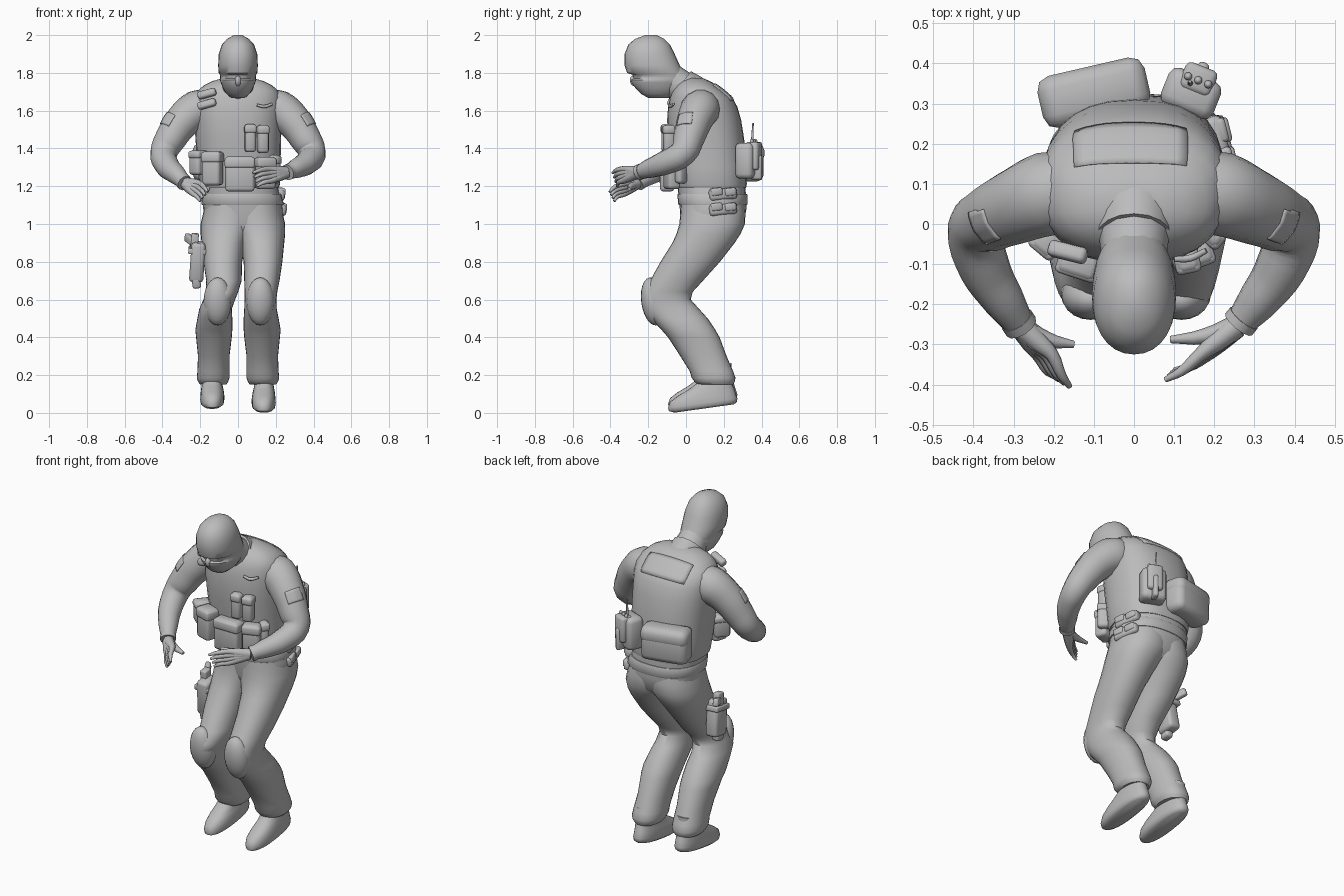
import bpy, bmesh, math
from mathutils import Vector, Euler

if "Cube" in bpy.data.objects:
    bpy.data.objects.remove(bpy.data.objects["Cube"])

grey = bpy.data.materials.new("plain grey")
grey.diffuse_color = (0.5, 0.5, 0.5, 1)
grey.use_nodes = True
grey.node_tree.nodes["Principled BSDF"].inputs["Base Color"].default_value = grey.diffuse_color


def finish(name, mesh, angle=50):
    ob = bpy.data.objects.new(name, mesh)
    bpy.context.collection.objects.link(ob)
    mesh.materials.clear()
    mesh.materials.append(grey)
    bpy.ops.object.select_all(action='DESELECT')
    ob.select_set(True)
    bpy.context.view_layer.objects.active = ob
    bpy.ops.object.shade_smooth_by_angle(angle=math.radians(angle))
    return ob


def stack(name, rows, p=2.3, tilt=0.0, n=28):
    """Loft of rounded slices: rows are (z, x0, x1, y_front, y_back)."""
    bm = bmesh.new()
    rings = []
    for z, x0, x1, y0, y1 in rows:
        ring = []
        for i in range(n):
            a = 2 * math.pi * i / n
            c, s = math.cos(a), math.sin(a)
            x = (x0 + x1) / 2 + (x1 - x0) / 2 * math.copysign(abs(c) ** (2 / p), c)
            y = (y0 + y1) / 2 + (y1 - y0) / 2 * math.copysign(abs(s) ** (2 / p), s)
            ring.append(bm.verts.new((x, y, z + tilt * (y + 0.07))))
        rings.append(ring)
    for a, b in zip(rings, rings[1:]):
        for i in range(n):
            j = (i + 1) % n
            bm.faces.new((a[i], a[j], b[j], b[i]))
    bm.faces.new(rings[0])
    bm.faces.new(rings[-1])
    bmesh.ops.recalc_face_normals(bm, faces=bm.faces)
    me = bpy.data.meshes.new(name)
    bm.to_mesh(me)
    bm.free()
    return finish(name, me)


def tube(name, pts, res=4, sides=4):
    """Smooth tapering tube: pts are (x, y, z, radius)."""
    cu = bpy.data.curves.new(name, 'CURVE')
    cu.dimensions = '3D'
    cu.bevel_depth = 1.0
    cu.bevel_resolution = sides
    cu.resolution_u = res
    cu.use_fill_caps = True
    sp = cu.splines.new('BEZIER')
    sp.bezier_points.add(len(pts) - 1)
    for bp, (x, y, z, r) in zip(sp.bezier_points, pts):
        bp.co, bp.radius = (x, y, z), r
        bp.handle_left_type = bp.handle_right_type = 'AUTO'
    tmp = bpy.data.objects.new(name + "_path", cu)
    bpy.context.collection.objects.link(tmp)
    dg = bpy.context.evaluated_depsgraph_get()
    me = bpy.data.meshes.new_from_object(tmp.evaluated_get(dg))
    bpy.data.objects.remove(tmp)
    return finish(name, me)


def box(name, c, size, rot=(0, 0, 0), bevel=0.012):
    bm = bmesh.new()
    bmesh.ops.create_cube(bm, size=1)
    bmesh.ops.scale(bm, vec=size, verts=bm.verts)
    bmesh.ops.bevel(bm, geom=bm.edges[:], offset=min(bevel, min(size) * 0.4),
                    segments=2, profile=0.5, affect='EDGES')
    me = bpy.data.meshes.new(name)
    bm.to_mesh(me)
    bm.free()
    ob = finish(name, me)
    ob.location = c
    ob.rotation_euler = Euler([math.radians(r) for r in rot])
    return ob


def ball(name, c, size, rot_x=0):
    bm = bmesh.new()
    bmesh.ops.create_uvsphere(bm, u_segments=20, v_segments=12, radius=1)
    bmesh.ops.scale(bm, vec=size, verts=bm.verts)
    me = bpy.data.meshes.new(name)
    bm.to_mesh(me)
    bm.free()
    ob = finish(name, me)
    ob.location, ob.rotation_euler.x = c, math.radians(rot_x)


def patch(name, c, normal, w, h, target):
    """Thin plate wrapped on to a target surface."""
    bm = bmesh.new()
    bmesh.ops.create_grid(bm, x_segments=10, y_segments=6, size=0.5)
    bmesh.ops.scale(bm, vec=(w, h, 1), verts=bm.verts)
    me = bpy.data.meshes.new(name)
    bm.to_mesh(me)
    bm.free()
    ob = finish(name, me)
    ob.location = c
    ob.rotation_euler = Vector(normal).to_track_quat('Z', 'Y').to_euler()
    sw = ob.modifiers.new("wrap", 'SHRINKWRAP')
    sw.target, sw.offset, sw.wrap_mode = target, 0.004, 'ABOVE_SURFACE'
    ob.modifiers.new("thick", 'SOLIDIFY').thickness = 0.006


# head, face and neck
stack("head", [(z, -w, w, a, b) for z, w, a, b in [
    (1.667, .035, -.20, -.09), (1.69, .062, -.24, -.05), (1.72, .08, -.268, -.02),
    (1.75, .092, -.29, -.005), (1.763, .096, -.292, -.003), (1.77, .094, -.278, -.004),
    (1.79, .096, -.284, -.007), (1.80, .103, -.312, -.012), (1.84, .105, -.325, -.033),
    (1.90, .102, -.325, -.06), (1.95, .085, -.305, -.085), (1.98, .058, -.27, -.115),
    (2.0, .022, -.215, -.155)]], p=2.15)
ball("nose", (0, -.277, 1.757), (.017, .02, .028), 15)
tube("neck", [(0, -.10, 1.79, .078), (0, -.05, 1.745, .085), (0, .05, 1.67, .10)])
tube("collar", [(0, -.03, 1.735, .093), (0, .03, 1.69, .103)], sides=6)

# vest, pelvis and belt
vest = stack("vest", [
    (1.19, -.20, .215, -.055, .318), (1.21, -.205, .222, -.062, .322), (1.30, -.215, .225, -.075, .318),
    (1.45, -.225, .228, -.095, .308), (1.55, -.232, .232, -.10, .292), (1.62, -.235, .235, -.095, .272),
    (1.67, -.23, .23, -.085, .245), (1.705, -.213, .213, -.072, .205), (1.735, -.18, .18, -.05, .165),
    (1.757, -.135, .135, -.025, .125), (1.772, -.08, .08, .01, .09)], p=2.4)
stack("pelvis", [
    (.90, -.06, .10, .02, .17), (.95, -.13, .19, -.01, .25), (1.0, -.178, .24, -.025, .305),
    (1.08, -.184, .238, -.033, .32), (1.20, -.195, .21, -.045, .315)], p=2.3)
stack("belt", [(1.10, -.19, .24, -.038, .322), (1.105, -.193, .242, -.041, .325),
               (1.155, -.197, .23, -.046, .325), (1.16, -.194, .226, -.043, .322)], p=2.3)
patch("back_panel", (-.01, .20, 1.70), (0, .67, .74), .29, .13, vest)

# legs, knee pads and boots
leg = [(1.12, -.06, .225, -.025, .305), (1.06, -.06, .236, -.03, .315), (1.0, -.045, .25, -.035, .312),
       (.95, -.015, .25, -.05, .29), (.9, .01, .245, -.072, .258),
       (.8, .03, .235, -.135, .18), (.7, .033, .22, -.19, .09), (.64, .035, .208, -.228, .035),
       (.6, .035, .203, -.236, .025), (.55, .033, .205, -.225, .07), (.5, .03, .215, -.187, .115),
       (.44, .03, .226, -.13, .155), (.4, .033, .222, -.095, .178), (.3, .045, .212, -.03, .215),
       (.22, .045, .215, .02, .25), (.185, .045, .218, .03, .262), (.165, .052, .212, .045, .258),
       (.15, .062, .2, .06, .25)]
boot = [(0, .09, .185, -.06, .255), (.012, .075, .197, -.09, .27), (.03, .072, .2, -.095, .272),
        (.06, .073, .198, -.085, .262), (.085, .078, .195, -.045, .255), (.11, .085, .19, .01, .245),
        (.14, .085, .185, .06, .24), (.2, .085, .185, .09, .24)]
for side, s in (("right", 1), ("left", -1)):
    def flip(rows, thigh=False):
        out = []
        for z, a, b, c, d in rows:
            if s < 0:
                k = min(1, max(0, (z - .55) / .13)) * .052 if thigh else 0
                a, b = -b + k, -a + k
            out.append((z, a, b, c, d))
        return out
    stack(side + "_trouser_leg", flip(leg, True), p=2.2)
    ball(side + "_knee_pad", (s * .118 + (.01 if s < 0 else 0), -.175, .59), (.074, .062, .128), 8)
    lift = 0 if s > 0 else .02
    stack(side + "_boot", [(r[0] + lift, *r[1:]) for r in flip(boot)], p=2.4, tilt=.14)

# arms and sleeve patches
upper = [(.13, .09, 1.62, .09), (.215, .075, 1.605, .105), (.292, .045, 1.545, .094),
         (.355, .015, 1.455, .083), (.393, -.015, 1.378, .072)]
fore_r = [(.365, -.11, 1.325, .064), (.31, -.19, 1.295, .052), (.265, -.245, 1.275, .038)]
fore_l = [(.372, -.11, 1.305, .064), (.325, -.19, 1.26, .052), (.285, -.25, 1.22, .038)]
for side, s, fore in (("right", 1, fore_r), ("left", -1, fore_l)):
    arm = tube(side + "_arm", [(s * x, y, z, r) for x, y, z, r in upper + fore], sides=5)
    patch(side + "_sleeve_patch", (s * .37, -.015, 1.555), (s * .78, -.25, .5), .10, .07, arm)
    a, b = Vector(fore[-2][:3]), Vector(fore[-1][:3])
    cuff = [a.lerp(b, .8), a.lerp(b, 1.1)]
    tube(side + "_cuff", [(s * v.x, v.y, v.z, .043) for v in cuff])


def hand(side, wrist, k0, k1, t0, t1, thumb):
    w, k0, k1, t0, t1, th = map(Vector, (wrist, k0, k1, t0, t1, thumb))
    for i in range(4):
        k, t = k0.lerp(k1, i / 3), t0.lerp(t1, i / 3)
        m = k.lerp(t, .55) + Vector((0, -.008, .006))
        tube(f"{side}_finger_{i + 1}", [(*w.lerp(k, .1), .03), (*w.lerp(k, .6), .025), (*k, .017),
                                        (*m, .012), (*t, .007)], res=3, sides=2)
    m = w.lerp(th, .5) + Vector((0, -.012, 0))
    tube(side + "_thumb", [(*w, .026), (*m, .02), (*th, .009)], res=3, sides=2)


hand("right", (.262, -.248, 1.273), (.165, -.325, 1.29), (.175, -.33, 1.23),
     (.078, -.388, 1.27), (.10, -.365, 1.20), (.09, -.288, 1.275))
hand("left", (-.282, -.253, 1.217), (-.205, -.325, 1.215), (-.235, -.33, 1.16),
     (-.16, -.405, 1.17), (-.20, -.38, 1.12), (-.15, -.30, 1.185))

# front pouches: name, centre, size, turn about z
for name, c, size, turn in [
        ("centre_pouch", (.01, -.10, 1.265), (.155, .075, .185), 0),
        ("left_front_pouch", (-.135, -.09, 1.295), (.10, .085, .18), -18),
        ("left_side_pouch", (-.208, -.035, 1.325), (.07, .09, .13), -40),
        ("right_front_pouch", (.145, -.075, 1.27), (.10, .07, .17), 20),
        ("right_hip_pouch", (.19, -.025, 1.29), (.045, .07, .15), 50),
        ("magazine_pouch_inner", (.065, -.10, 1.455), (.058, .06, .15), 5),
        ("magazine_pouch_outer", (.132, -.09, 1.45), (.058, .06, .15), 12)]:
    box(name, c, size, (0, 0, turn), .016)
    u = Vector((0, 0, size[2] * .32))
    box(name + "_flap", Vector(c) + u, (size[0] + .006, size[1] + .007, size[2] * .3), (0, 0, turn))
for i in range(2):
    box(f"shoulder_tab_{i + 1}", (-.165, -.07, 1.69 - .055 * i), (.10, .04, .04), (-12, -15, -14))
tube("shoulder_clip", [(.10, -.088, 1.63, .007), (.14, -.085, 1.622, .009), (.18, -.066, 1.635, .007)])

# rear bag and radio pouch
box("rear_bag", (-.10, .325, 1.325), (.27, .13, .20), (0, 0, 13), .035)
box("rear_bag_flap", (-.10, .327, 1.375), (.274, .133, .10), (0, 0, 13), .035)
box("radio_pouch", (.142, .325, 1.335), (.14, .10, .19), (0, 0, -22), .025)
box("radio_body", (.16, .36, 1.36), (.085, .07, .15), (0, 0, -22), .015)
box("radio_strap", (.165, .372, 1.30), (.03, .065, .13), (0, 0, -22))
for i in range(3):
    ball(f"radio_knob_{i + 1}", (.135 + .025 * i, .368 - .01 * i, 1.437), (.01, .01, .014))
tube("radio_antenna", [(.14, .35, 1.40, .008), (.14, .352, 1.47, .006), (.14, .355, 1.535, .004)])

# belt pouches on the right hip
for i, z in enumerate((1.158, 1.078)):
    x = .207 + .008 * i
    box(f"hip_pouch_{i + 1}", (x, .195, z), (.055, .15, .06), (6, 0, 14), .016)
    for k in (-1, 1):
        box(f"hip_pouch_{i + 1}_tab_{k + 2}", (x + .005 - k * .008, .195 + k * .036, z + .012),
            (.056, .062, .042), (6, 0, 14), .01)

# thigh holster with pistol
box("holster", (-.215, .02, .80), (.075, .11, .21), (8, 4, 0), .018)
box("holster_tip", (-.222, .01, .70), (.045, .06, .08), (8, -8, 0), .012)
box("holster_strap", (-.215, .02, .86), (.095, .12, .03), (8, 4, 0), .006)
box("pistol_slide", (-.23, .025, .90), (.04, .055, .10), (8, 4, 0), .008)
box("pistol_grip", (-.25, .065, .915), (.032, .11, .045), (18, 0, 25), .01)
